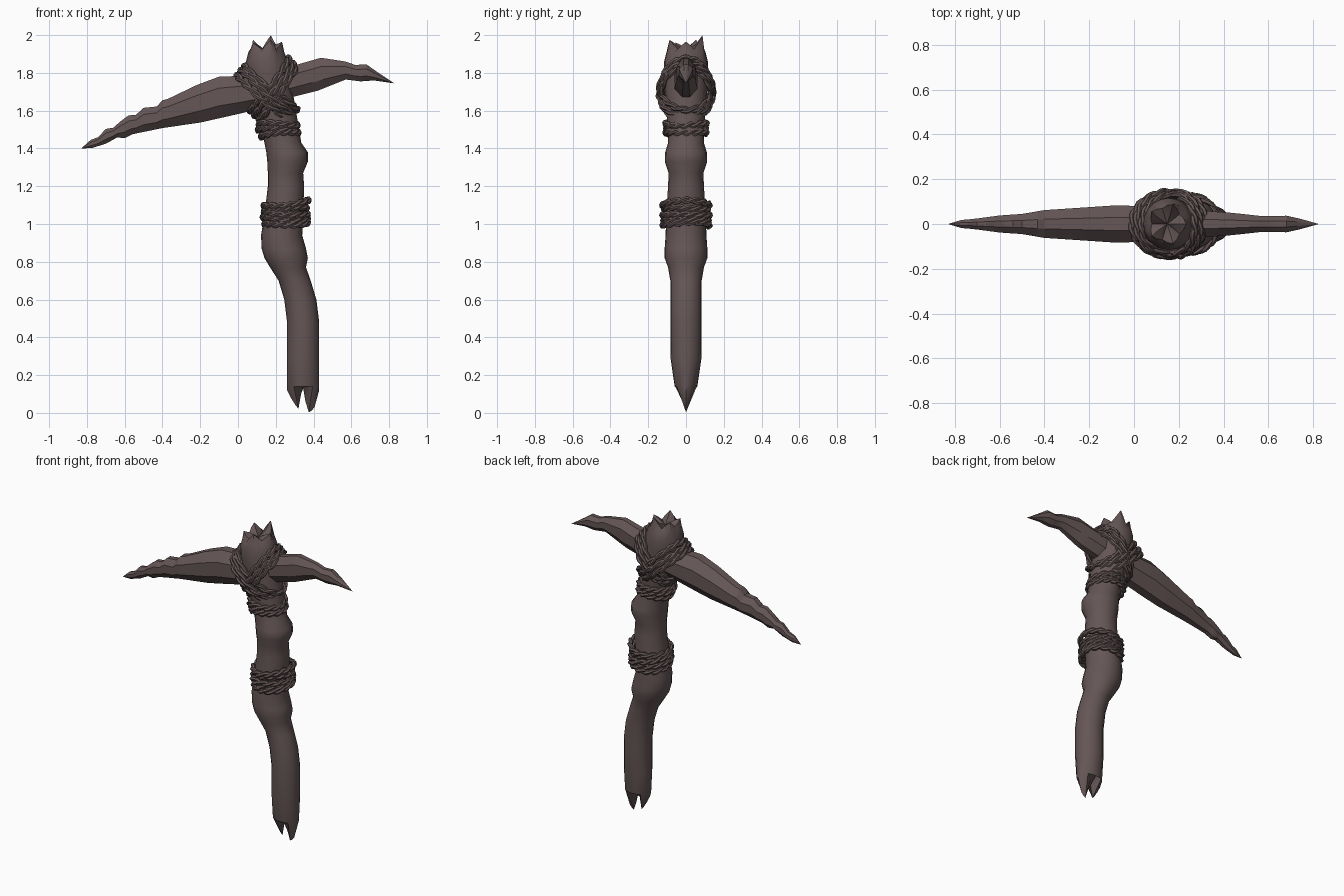
import bpy, bmesh, math, random
from mathutils import Vector

if "Cube" in bpy.data.objects:
    bpy.data.objects.remove(bpy.data.objects["Cube"])

random.seed(4)
TAU = 2 * math.pi
mat = bpy.data.materials.new("dark_wood")
mat.diffuse_color = (0.13, 0.092, 0.092, 1)
mat.use_nodes = True
mat.node_tree.nodes["Principled BSDF"].inputs["Base Color"].default_value = mat.diffuse_color


def finish(name, bm, angle):
    bmesh.ops.remove_doubles(bm, verts=bm.verts, dist=0.0005)
    bmesh.ops.recalc_face_normals(bm, faces=bm.faces)
    me = bpy.data.meshes.new(name)
    bm.to_mesh(me)
    bm.free()
    ob = bpy.data.objects.new(name, me)
    bpy.context.collection.objects.link(ob)
    me.materials.append(mat)
    bpy.ops.object.select_all(action='DESELECT')
    ob.select_set(True)
    bpy.context.view_layer.objects.active = ob
    bpy.ops.object.shade_smooth_by_angle(angle=math.radians(angle))
    return ob


def loft(bm, rings, closed=False):
    rows = [[bm.verts.new(p) for p in ring] for ring in rings]
    pairs = list(zip(rows, rows[1:])) + ([(rows[-1], rows[0])] if closed else [])
    for a, b in pairs:
        n = len(a)
        for i in range(n):
            j = (i + 1) % n
            bm.faces.new((a[i], a[j], b[j], b[i]))


def interp(pts, x):
    for (x0, y0), (x1, y1) in zip(pts, pts[1:]):
        if x <= x1:
            return y0 + (y1 - y0) * (x - x0) / (x1 - x0)
    return pts[-1][1]


# Handle: z, left x, right x, half depth
N = 20
profile = [
    (0.14, .26, .43, .06), (0.29, .26, .43, .082), (0.48, .26, .43, .083),
    (0.60, .245, .415, .083), (0.70, .215, .385, .083), (0.77, .17, .36, .095),
    (0.82, .14, .37, .113), (0.87, .125, .36, .113), (0.94, .122, .34, .108),
    (1.05, .14, .345, .105), (1.20, .158, .35, .095), (1.27, .158, .345, .092),
    (1.33, .155, .37, .112), (1.38, .15, .37, .11), (1.43, .14, .335, .095),
    (1.55, .11, .315, .1), (1.70, .07, .29, .112), (1.80, .042, .272, .116),
    (1.86, .042, .265, .116), (1.91, .055, .245, .103)]
rings = []
# Split wedge at the foot
foot = [(.26, .12), (.28, .08), (.305, .04), (.32, .022), (.334, .10), (.345, .13),
        (.357, .06), (.375, .003), (.39, .012), (.405, .03), (.43, .12)]
rings.append([(*[foot[10 - min(i, N - i)][0], 0], foot[10 - min(i, N - i)][1])
              for i in range(N)])
for z, l, r, d in profile:
    rings.append([((l + r) / 2 + (r - l) / 2 * math.cos(TAU * i / N),
                   d * math.sin(TAU * i / N), z) for i in range(N)])
# Splintered crown with five points folding into a pit
crown, inner = [], []
peaks = [1.965, 2.0, 1.975, 1.96, 1.975]
for i in range(N):
    a = TAU * i / N
    t = abs((i % 4) - 2) / 2
    pk = peaks[((i + 2) // 4) % 5]
    r = .068 + .017 * t
    crown.append((.148 + r * math.cos(a), r * 1.08 * math.sin(a), 1.925 + (pk - 1.925) * t))
    r = .025 + .028 * t
    inner.append((.148 + r * math.cos(a), r * math.sin(a), 1.915 + .035 * t))
rings += [crown, inner, [(.148, 0, 1.92)] * N]
bm = bmesh.new()
loft(bm, rings)
finish("handle", bm, 38)


# Blades: chamfered section swept between an upper and a lower outline
def blade(name, top, bottom, depth):
    section = [(.35, 1), (1, .45), (1, -.4), (.35, -1),
               (-.35, -1), (-1, -.4), (-1, .45), (-.35, 1)]
    rings = []
    for x in sorted({p[0] for p in top + bottom}):
        t, b, d = interp(top, x), interp(bottom, x), interp(depth, x)
        rings.append([(x, d * u, (t + b) / 2 + (t - b) / 2 * v) for u, v in section])
    bm = bmesh.new()
    loft(bm, rings)
    finish(name, bm, 25)


blade("long_blade",
      [(-.83, 1.4), (-.78, 1.445), (-.74, 1.46), (-.7, 1.503), (-.66, 1.51), (-.62, 1.545),
       (-.58, 1.575), (-.54, 1.578), (-.5, 1.615), (-.43, 1.622), (-.4, 1.655),
       (-.37, 1.663), (-.22, 1.735), (-.1, 1.78), (.2, 1.79)],
      [(-.83, 1.399), (-.77, 1.403), (-.7, 1.425), (-.64, 1.458), (-.6, 1.455),
       (-.56, 1.475), (-.4, 1.508), (-.2, 1.537), (0, 1.582), (.2, 1.63)],
      [(-.83, 0), (-.77, .018), (-.72, .022), (-.6, .038), (-.5, .045), (-.4, .062),
       (-.1, .082), (.2, .08)])
blade("short_spike",
      [(.15, 1.79), (.3, 1.84), (.44, 1.88), (.57, 1.86), (.62, 1.842), (.68, 1.845),
       (.74, 1.803), (.825, 1.746)],
      [(.15, 1.65), (.28, 1.67), (.36, 1.69), (.42, 1.705), (.57, 1.765), (.65, 1.755),
       (.72, 1.76), (.825, 1.745)],
      [(.15, .065), (.3, .06), (.5, .045), (.58, .034), (.68, .037), (.74, .024), (.825, 0)])


# Rope loop: two strands twisted round an ellipse seen edge-on from the front
def rope(bm, p0, p1, ry, thick=.012, twists=7):
    a, b = Vector((p0[0], 0, p0[1])), Vector((p1[0], 0, p1[1]))
    c, u = (a + b) / 2, (b - a) / 2
    nrm = u.normalized().cross(Vector((0, 1, 0)))
    M, ph = 42, random.uniform(0, TAU)
    for s in (0, math.pi):
        rings = []
        for i in range(M):
            t = TAU * i / M
            out = (u.normalized() * math.cos(t) + Vector((0, math.sin(t), 0)))
            w = twists * t + s + ph
            pos = c + u * math.cos(t) + Vector((0, ry * math.sin(t), 0))
            pos += nrm * (.006 * math.sin(2 * t + ph))
            pos += (out * math.cos(w) * .6 + nrm * math.sin(w)) * thick * .8
            rings.append([pos + (out * math.cos(TAU * k / 6) + nrm * math.sin(TAU * k / 6)) * thick
                          for k in range(6)])
        loft(bm, rings, True)


def wrap(name, loops):
    bm = bmesh.new()
    for p0, p1, ry in loops:
        rope(bm, p0, p1, ry)
    finish(name, bm, 35)


# Crossed lashing on the head
wrap("lashing_down", [((.01 + .022 * k, 1.81 + .026 * k), (.29 + .022 * k, 1.575 + .026 * k),
                       .145 - .012 * abs(k)) for k in (-1, 0, 1)])
wrap("lashing_up", [((.09 + .022 * k, 1.57 - .022 * k), (.295 + .02 * k, 1.85 - .026 * k),
                     .143 - .012 * abs(k)) for k in (-1, 0, 1)])
# Collar and grip wraps
wrap("collar_wrap", [((.11, 1.53), (.315, 1.525), .11), ((.105, 1.505), (.31, 1.495), .105),
                     ((.12, 1.468), (.32, 1.49), .108)])
wrap("grip_wrap", [((.135, 1.09), (.375, 1.12), .125), ((.14, 1.075), (.365, 1.085), .118),
                   ((.135, 1.06), (.37, 1.045), .125), ((.13, 1.03), (.37, 1.02), .12),
                   ((.14, .993), (.37, 1.005), .125)])
